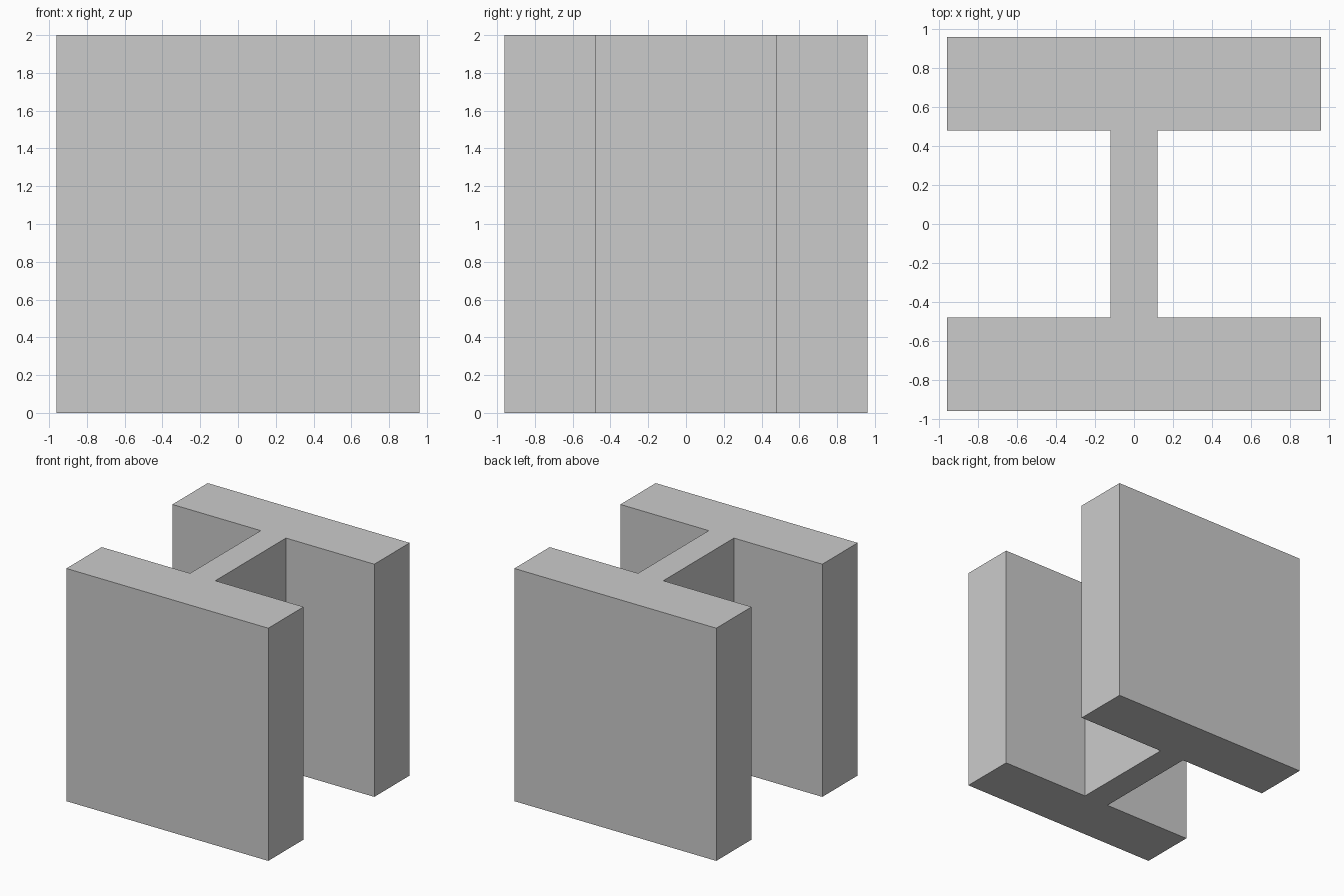
import bpy
import bmesh

cube = bpy.data.objects.get("Cube")
if cube:
    bpy.data.objects.remove(cube, do_unlink=True)

HEIGHT = 2.0
HALF_WIDTH = 0.96   # outer reach of the flanges in x and y
FLANGE_INNER = 0.48
HALF_WEB = 0.12

# Plain grey material
grey = bpy.data.materials.new("plain_grey")
grey.use_nodes = True
colour = (0.6, 0.6, 0.6, 1.0)
grey.diffuse_color = colour
bsdf = next(n for n in grey.node_tree.nodes if n.type == "BSDF_PRINCIPLED")
bsdf.inputs["Base Color"].default_value = colour

# Right half of the I-shaped section, front to back, then mirrored
half = [
    (HALF_WIDTH, -HALF_WIDTH),
    (HALF_WIDTH, -FLANGE_INNER),
    (HALF_WEB, -FLANGE_INNER),
    (HALF_WEB, FLANGE_INNER),
    (HALF_WIDTH, FLANGE_INNER),
    (HALF_WIDTH, HALF_WIDTH),
]
section = half + [(-x, y) for x, y in reversed(half)]

# Extrude the section upward into one solid beam
bm = bmesh.new()
base = bm.faces.new([bm.verts.new((x, y, 0)) for x, y in section])
result = bmesh.ops.extrude_face_region(bm, geom=[base], use_keep_orig=True)
top = [v for v in result["geom"] if isinstance(v, bmesh.types.BMVert)]
bmesh.ops.translate(bm, verts=top, vec=(0, 0, HEIGHT))
bmesh.ops.recalc_face_normals(bm, faces=bm.faces)

mesh = bpy.data.meshes.new("i_beam")
bm.to_mesh(mesh)
bm.free()
mesh.materials.append(grey)
beam = bpy.data.objects.new("i_beam", mesh)
bpy.context.collection.objects.link(beam)
